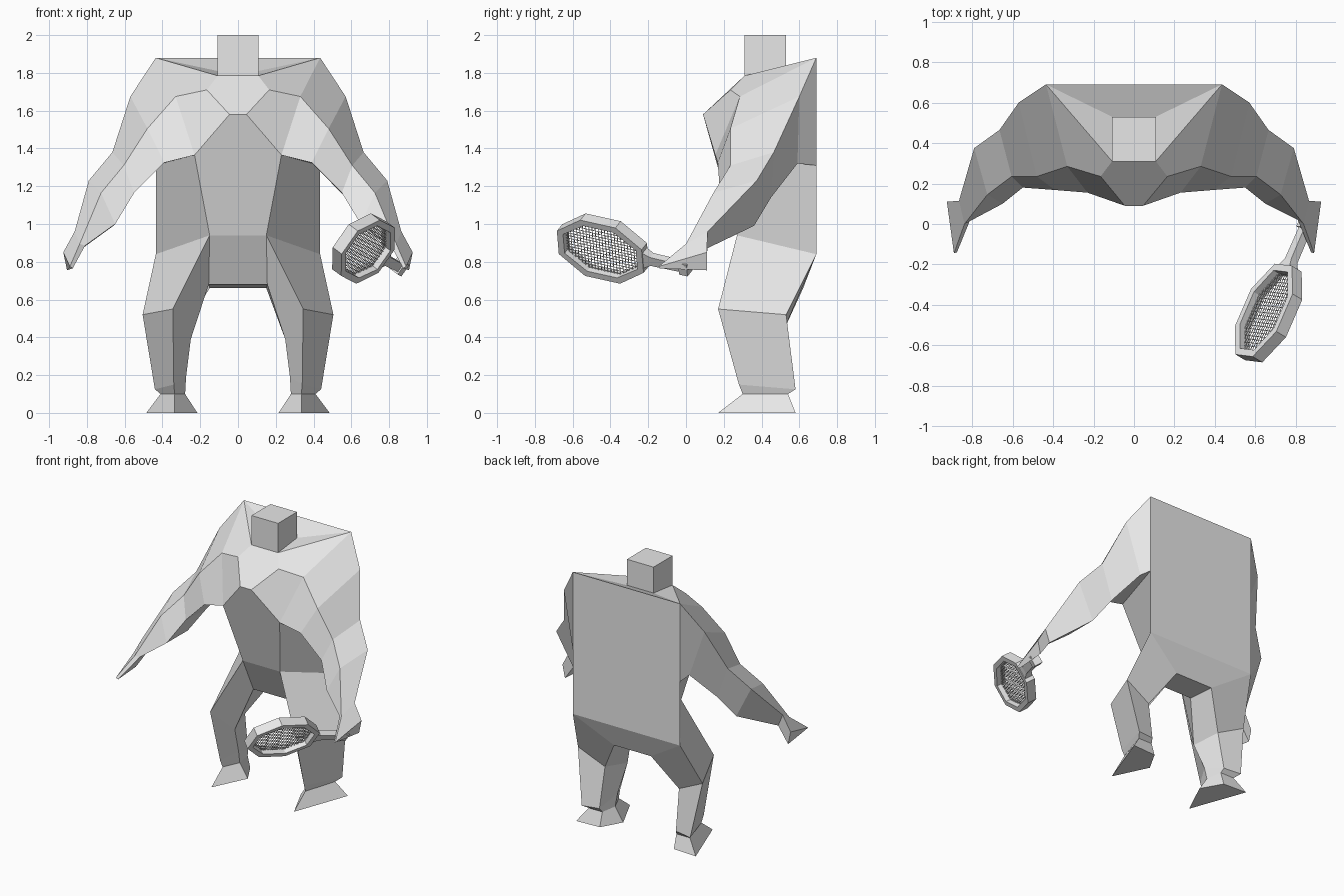
import bpy, bmesh, math
from mathutils import Vector

if "Cube" in bpy.data.objects:
    bpy.data.objects.remove(bpy.data.objects["Cube"])

grey = bpy.data.materials.new("plain_grey")
grey.diffuse_color = (0.8, 0.8, 0.8, 1)
grey.use_nodes = True
grey.node_tree.nodes["Principled BSDF"].inputs["Base Color"].default_value = grey.diffuse_color


def make(name, verts, faces):
    me = bpy.data.meshes.new(name)
    me.from_pydata([tuple(v) for v in verts], [], faces)
    bm = bmesh.new()
    bm.from_mesh(me)
    bmesh.ops.recalc_face_normals(bm, faces=bm.faces)
    bm.to_mesh(me)
    bm.free()
    me.materials.append(grey)
    ob = bpy.data.objects.new(name, me)
    bpy.context.collection.objects.link(ob)
    return ob


# ---------- body: right half as named points, mirrored to the left ----------
pts = {
    # neck corners, chest ridge
    "NB": (.108, .53, 1.81), "NF": (.108, .31, 1.785),
    "P": (.165, .235, 1.71), "C": (.045, .09, 1.58),
    # hip ring: front, outer back, crotch back, crotch front
    "L0a": (.15, .27, .94), "L0b": (.435, .69, .84),
    "L0c": (.15, .62, .66), "L0d": (.155, .40, .68),
}
# arm rings: top back, front, lower front, lower back
arm = [
    [(.435, .69, 1.88), (.33, .285, 1.675), (.23, .155, 1.365), (.435, .69, 1.31)],
    [(.57, .60, 1.675), (.48, .235, 1.505), (.39, .168, 1.325), (.44, .59, 1.32)],
    [(.665, .465, 1.38), (.605, .235, 1.31), (.55, .18, 1.165), (.57, .45, 1.14)],
    [(.79, .375, 1.23), (.725, .145, 1.165), (.65, .10, 1.0), (.66, .36, .99)],
    [(.865, .115, .96), (.838, 0, .895), (.81, .02, .885), (.825, .11, .87)],
    [(.925, .11, .85), (.89, -.145, .775), (.875, -.14, .765), (.905, .11, .755)],
]
# leg rings: front, outer, back, inner
leg = [
    [(.345, .17, .55), (.505, .53, .52), (.30, .51, .42), (.25, .32, .39)],
    [(.34, .28, .15), (.44, .58, .125), (.31, .56, .13), (.275, .40, .19)],
    [(.335, .30, .10), (.41, .54, .10), (.30, .54, .10), (.28, .42, .10)],
    [(.335, .17, 0), (.485, .58, 0), (.30, .57, 0), (.215, .42, 0)],
]
for key, rings, start in (("A", arm, 0), ("L", leg, 1)):
    for i, ring in enumerate(rings):
        for c, p in zip("abcd", ring):
            pts[f"{key}{i + start}{c}"] = p

half = [
    "A0a A0b P NF", "A0a NF NB",            # shoulder slope
    "A0b A0c C P",                          # chest muscle
    "A0c L0a L0b A0d",                      # flank
]
for key, n in (("A", 5), ("L", 4)):
    for i in range(n):
        for c, d in ("ab", "bc", "cd", "da"):
            half.append(f"{key}{i}{c} {key}{i}{d} {key}{i+1}{d} {key}{i+1}{c}")
    half.append(" ".join(f"{key}{n}{c}" for c in "abcd"))   # hand and sole ends

# centre faces: right-hand points, then the same points mirrored in reverse
centre = ["NB A0a", "NF P C", "C A0c L0a", "L0a L0d", "L0d L0c", "L0c L0b",
          "L0b A0d A0a", "NF NB"]

names = list(pts)
idx = {n: i for i, n in enumerate(names)}
N = len(names)
verts = [pts[n] for n in names] + [(-x, y, z) for x, y, z in pts.values()]
faces = []
for f in half:
    ids = [idx[n] for n in f.split()]
    faces += [ids, [i + N for i in reversed(ids)]]
for f in centre:
    ids = [idx[n] for n in f.split()]
    faces.append(ids + [i + N for i in reversed(ids)])
make("body", verts, faces)

# ---------- head ----------
BOX = [(0, 1, 3, 2), (4, 6, 7, 5), (0, 4, 5, 1), (2, 3, 7, 6), (0, 2, 6, 4), (1, 5, 7, 3)]
make("head", [(x, y, z) for x in (-.108, .108) for y in (.31, .53) for z in (1.785, 2)], BOX)

# ---------- racket: local axes along, across and through the hoop ----------
along = Vector((-.39, -.90, .20)).normalized()
across = Vector((.57, -.07, .82)).normalized()
through = along.cross(across)
middle = Vector((.665, -.44, .87))


def at(a, w, n):
    return middle + along * a + across * w + through * n


# octagonal hoop, four-sided section
SIDES, T = 8, .033
hv, hf = [], []
for k in range(SIDES):
    t = math.radians(22.5 + 45 * k)
    for ra, rw, n in ((.27, .195, T), (.27, .195, -T), (.232, .158, -T), (.232, .158, T)):
        hv.append(at(ra * math.cos(t), rw * math.sin(t), n))
    for j in range(4):
        m, q = (k + 1) % SIDES, (j + 1) % 4
        hf.append((k * 4 + j, k * 4 + q, m * 4 + q, m * 4 + j))
make("racket_hoop", hv, hf)

# strings, cut to the octagon opening
sv, sf = [], []


def reach(u):
    """Half chord of the unit octagon at offset u."""
    c, s = math.cos(math.pi / 8), math.sin(math.pi / 8)
    u = abs(u)
    return c if u <= s else c - (u - s)


def bar(a0, a1, w0, w1, n):
    b = len(sv)
    sv.extend(at(a, w, m) for a in (a0, a1) for w in (w0, w1) for m in (-n, n))
    sf.extend(tuple(b + i for i in f) for f in BOX)


RA, RW, H = .238, .164, .0015
for i in range(-11, 12):
    a = i * .0185
    w = RW * reach(a / RA)
    bar(a - H, a + H, -w, w, .0015)
for i in range(-8, 9):
    w = i * .0175
    a = RA * reach(w / RW)
    bar(-a, a, w - H, w + H, .0012)
make("racket_strings", sv, sf)


# tapered handle and end knob
def shaft(name, sections):
    v, f = [], []
    for a, w, n in sections:
        v += [at(a, w, n), at(a, -w, n), at(a, -w, -n), at(a, w, -n)]
    for i in range(len(sections) - 1):
        for j in range(4):
            q = (j + 1) % 4
            f.append((i * 4 + j, i * 4 + q, i * 4 + 4 + q, i * 4 + 4 + j))
    e = len(v) - 4
    make(name, v, f + [(0, 1, 2, 3), (e, e + 1, e + 2, e + 3)])


shaft("racket_handle", [(-.235, .055, .03), (-.29, .027, .022), (-.47, .024, .022)])
shaft("racket_knob", [(-.46, .036, .03), (-.51, .036, .03)])
